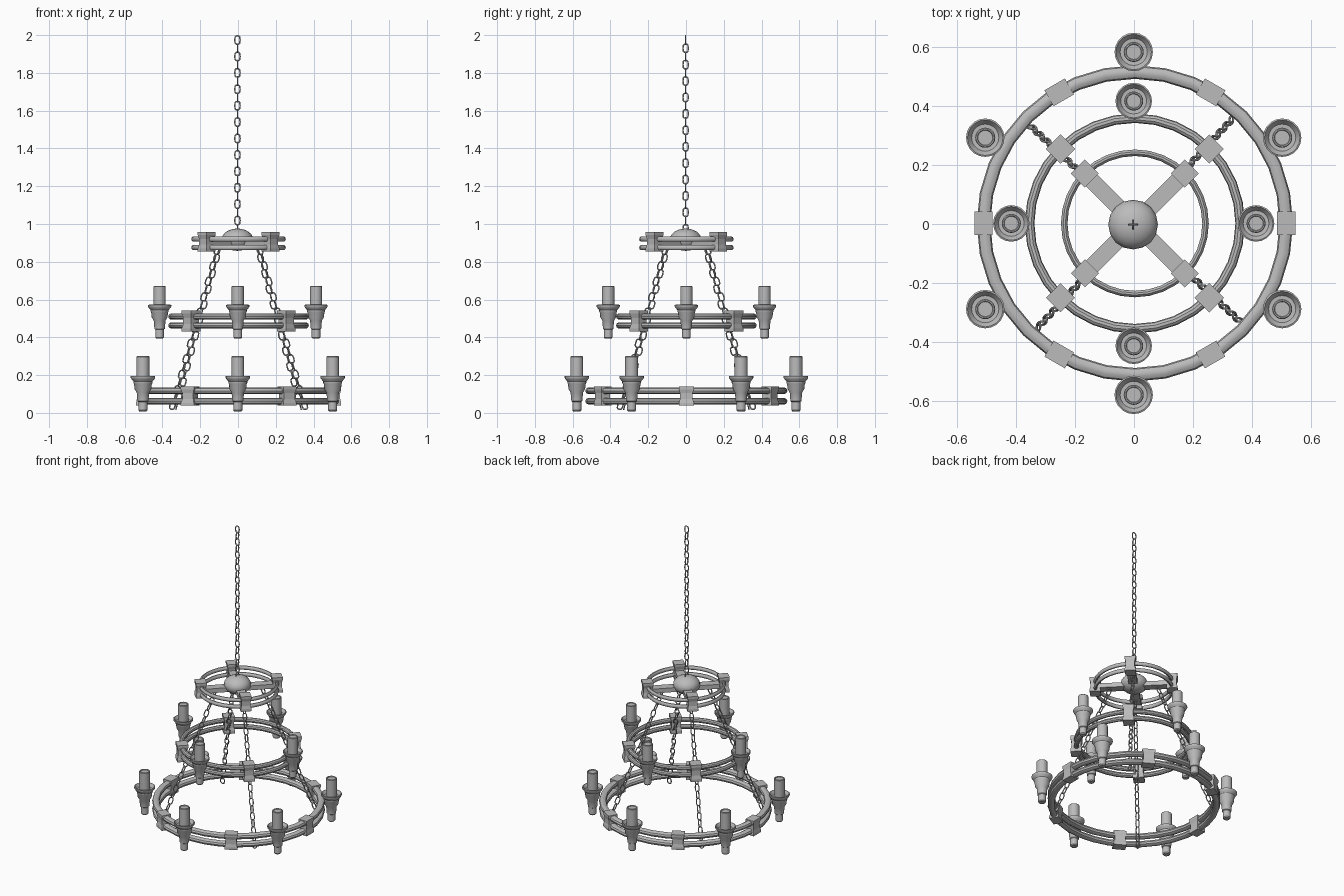
import bpy, bmesh, math
from math import cos, sin, pi, radians
from mathutils import Matrix, Vector

cube = bpy.data.objects.get("Cube")
if cube:
    bpy.data.objects.remove(cube, do_unlink=True)

metal = bpy.data.materials.new("grey_iron")
metal.use_nodes = True
GREY = (0.5, 0.5, 0.5, 1)
metal.diffuse_color = GREY
metal.node_tree.nodes["Principled BSDF"].inputs["Base Color"].default_value = GREY

CENTRE = Vector((0.003, 0.002, 0))


def finish(name, bm, smooth=True):
    bmesh.ops.recalc_face_normals(bm, faces=bm.faces)
    mesh = bpy.data.meshes.new(name)
    bm.to_mesh(mesh)
    bm.free()
    mesh.materials.append(metal)
    ob = bpy.data.objects.new(name, mesh)
    bpy.context.scene.collection.objects.link(ob)
    if smooth:
        bpy.ops.object.select_all(action='DESELECT')
        ob.select_set(True)
        bpy.context.view_layer.objects.active = ob
        bpy.ops.object.shade_smooth_by_angle(angle=radians(35))
    return ob


def loft(bm, loops, closed=False):
    """Skin a list of equally long vertex loops."""
    rows = [[bm.verts.new(p) for p in loop] for loop in loops]
    n = len(rows[0])
    for i in range(len(rows) if closed else len(rows) - 1):
        a, b = rows[i], rows[(i + 1) % len(rows)]
        for j in range(n):
            k = (j + 1) % n
            bm.faces.new((a[j], a[k], b[k], b[j]))
    if not closed:
        bm.faces.new(rows[0])
        bm.faces.new(rows[-1])


def torus(bm, radius, wide, high, z=0, major=32, minor=10):
    loops = []
    for i in range(major):
        a = 2 * pi * i / major
        loops.append([])
        for j in range(minor):
            t = 2 * pi * j / minor
            r = radius + wide * cos(t)
            loops[-1].append(Vector((r * cos(a), r * sin(a), z + high * sin(t))))
    loft(bm, loops, closed=True)


def lathe(name, profile, at, scale=1, sides=20):
    bm = bmesh.new()
    loft(bm, [[Vector((r * cos(2 * pi * i / sides), r * sin(2 * pi * i / sides), z)) * scale
               for i in range(sides)] for r, z in profile])
    finish(name, bm).location = at


def polar(r, degrees, z=0):
    a = radians(degrees)
    return CENTRE + Vector((r * cos(a), r * sin(a), z))


def clamp(name, r, degrees, z0, z1, deep, wide):
    """Block around both hoops, with a pinched waist."""
    bm = bmesh.new()
    loops = []
    for t, s in ((0, 1), (0.15, 1), (0.35, 0.84), (0.65, 0.84), (0.85, 1), (1, 1)):
        z = z0 + (z1 - z0) * t
        loops.append([(x * deep / 2 * s, y * wide / 2 * s, z)
                      for x, y in ((-1, -1), (1, -1), (1, 1), (-1, 1))])
    loft(bm, loops)
    ob = finish(name, bm, smooth=False)
    ob.location = polar(r, degrees)
    ob.rotation_euler.z = radians(degrees)


def chain(name, start, end, count, turn=0):
    """Oval links alternating by a quarter turn along a line."""
    path = end - start
    align = path.to_track_quat('Z', 'Y').to_matrix().to_4x4()
    bm = bmesh.new()
    for i in range(count):
        before = set(bm.verts)
        torus(bm, 0.014, 0.0038, 0.0038, major=12, minor=6)
        link = [v for v in bm.verts if v not in before]
        for v in link:
            if abs(v.co.y) > 0.001:
                v.co.y += math.copysign(0.009, v.co.y)
        spin = Matrix.Rotation(turn + pi / 2 * (i % 2), 4, 'Z')
        stand = Matrix.Rotation(pi / 2, 4, 'X')
        place = Matrix.Translation(start + path * (i / (count - 1)))
        bmesh.ops.transform(bm, matrix=place @ align @ spin @ stand, verts=link)
    finish(name, bm)


# Three tiers of paired hoops with their clamps
# name, radius, tube half width, half height, hoop heights, clamp angles, clamp z range, size
tiers = [
    ("lower", 0.512, 0.023, 0.019, (0.062, 0.117), range(0, 360, 60), (0.038, 0.14), (0.062, 0.08)),
    ("middle", 0.356, 0.016, 0.016, (0.463, 0.51), range(45, 405, 90), (0.43, 0.543), (0.07, 0.07)),
    ("upper", 0.239, 0.011, 0.0135, (0.875, 0.92), range(45, 405, 90), (0.855, 0.957), (0.067, 0.067)),
]
for name, r, wide, high, heights, angles, (z0, z1), (deep, across) in tiers:
    for level, z in zip(("bottom", "top"), heights):
        bm = bmesh.new()
        torus(bm, r, wide, high, z)
        finish(f"{name}_{level}_hoop", bm).location = CENTRE
    for a in angles:
        clamp(f"{name}_clamp", r, a, z0, z1, deep, across)

# Cross beams and hub of the upper tier
for a in (45, 135):
    bm = bmesh.new()
    bmesh.ops.create_cube(bm, size=1)
    bmesh.ops.scale(bm, vec=(0.46, 0.055, 0.03), verts=bm.verts)
    beam = finish("cross_beam", bm, smooth=False)
    beam.location = CENTRE + Vector((0, 0, 0.897))
    beam.rotation_euler.z = radians(a)
bm = bmesh.new()
bmesh.ops.create_uvsphere(bm, u_segments=16, v_segments=12, radius=1)
bmesh.ops.scale(bm, vec=(0.084, 0.084, 0.059), verts=bm.verts)
finish("hub", bm).location = (-0.003, -0.002, 0.917)

# Candle holders: socket with flared dish, and a candle standing in it
holder = [(0.019, 0), (0.024, 0.006), (0.024, 0.05), (0.029, 0.054), (0.033, 0.1),
          (0.044, 0.118), (0.047, 0.145), (0.05, 0.15), (0.05, 0.158), (0.06, 0.17),
          (0.065, 0.178), (0.065, 0.186), (0.06, 0.188), (0.046, 0.168), (0.02, 0.166)]
candle = [(0.034, 0.16), (0.034, 0.289), (0.031, 0.292), (0.027, 0.292), (0.025, 0.287)]
for tier, r, z, angles, size in (("lower", 0.58, 0.008, range(30, 390, 60), 1),
                                 ("middle", 0.414, 0.394, range(0, 360, 90), 0.95)):
    for a in angles:
        spot = polar(r, a, z) - Vector((0.004, 0, 0))
        lathe(f"{tier}_holder", holder, spot, size)
        lathe(f"{tier}_candle", candle, spot, size)

# Hanging chain and four spreading chains
chain("hanging_chain", Vector((-0.003, -0.002, 1.974)), Vector((-0.003, -0.002, 0.975)), 24)
for a in range(47, 407, 90):
    chain("spread_chain", polar(0.155, a, 0.86), polar(0.478, a, 0.04), 21, pi / 4)
